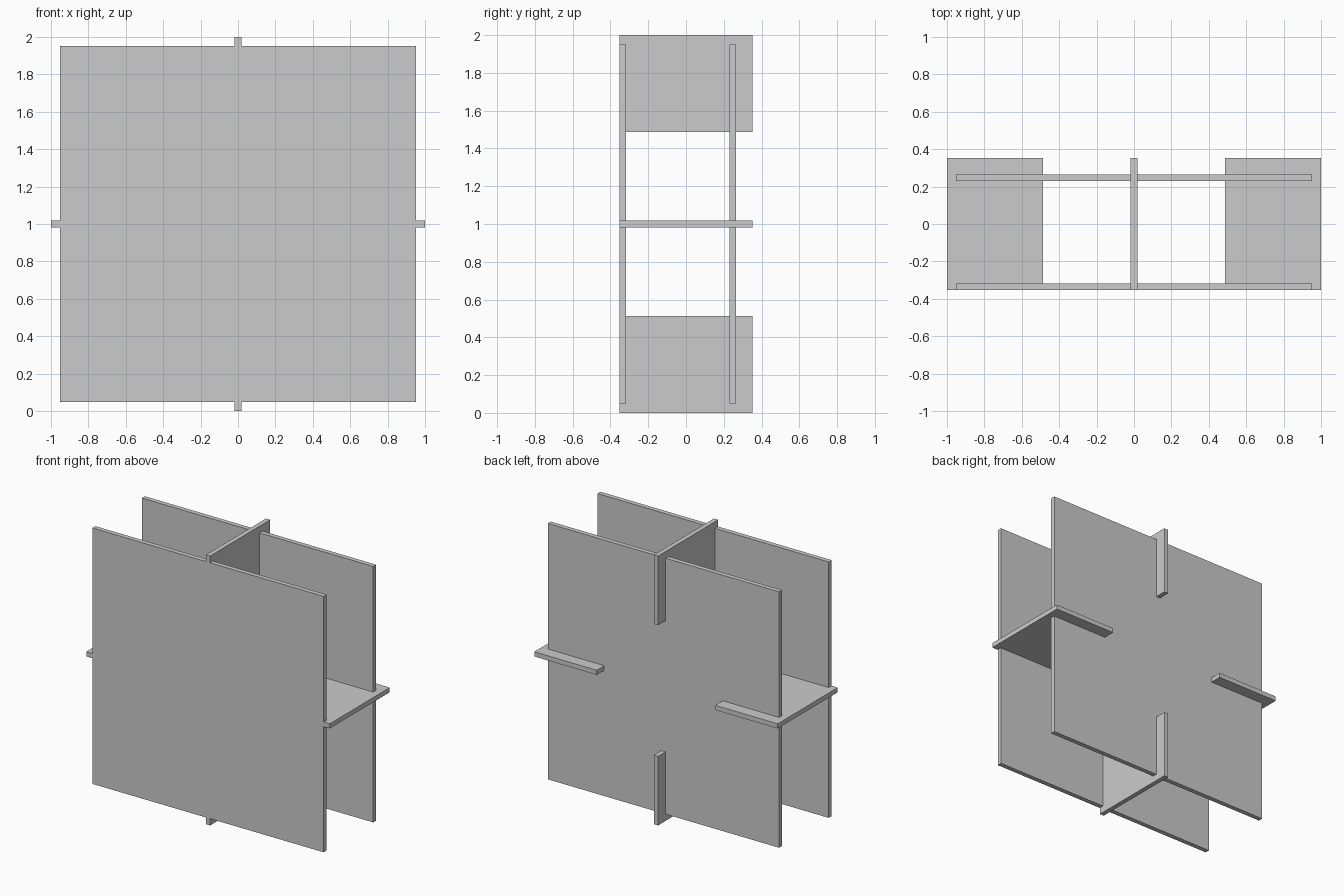
import bpy

if "Cube" in bpy.data.objects:
    bpy.data.objects.remove(bpy.data.objects["Cube"])

T = 0.035      # sheet thickness
D = 0.352      # half depth
FIN = 0.513    # fin length inward from the outer edge


def box(name, lo, hi):
    bpy.ops.mesh.primitive_cube_add(size=1, location=[(a + b) / 2 for a, b in zip(lo, hi)])
    ob = bpy.context.object
    ob.name = name
    ob.scale = [b - a for a, b in zip(lo, hi)]
    bpy.ops.object.transform_apply(location=False, rotation=False, scale=True)
    return ob


# Two square panels, the front one flush with the fin ends
for name, y in (("front_panel", -D), ("back_panel", 0.229)):
    box(name, (-0.95, y, 0.05), (0.95, y + T, 1.95))

# Upright fins at top and bottom
for name, z in (("bottom_fin", 0), ("top_fin", 2 - FIN)):
    box(name, (-T / 2, -D, z), (T / 2, D, z + FIN))

# Level fins at the sides
for name, x in (("left_fin", -1), ("right_fin", 1 - FIN)):
    box(name, (x, -D, 1 - T / 2), (x + FIN, D, 1 + T / 2))
